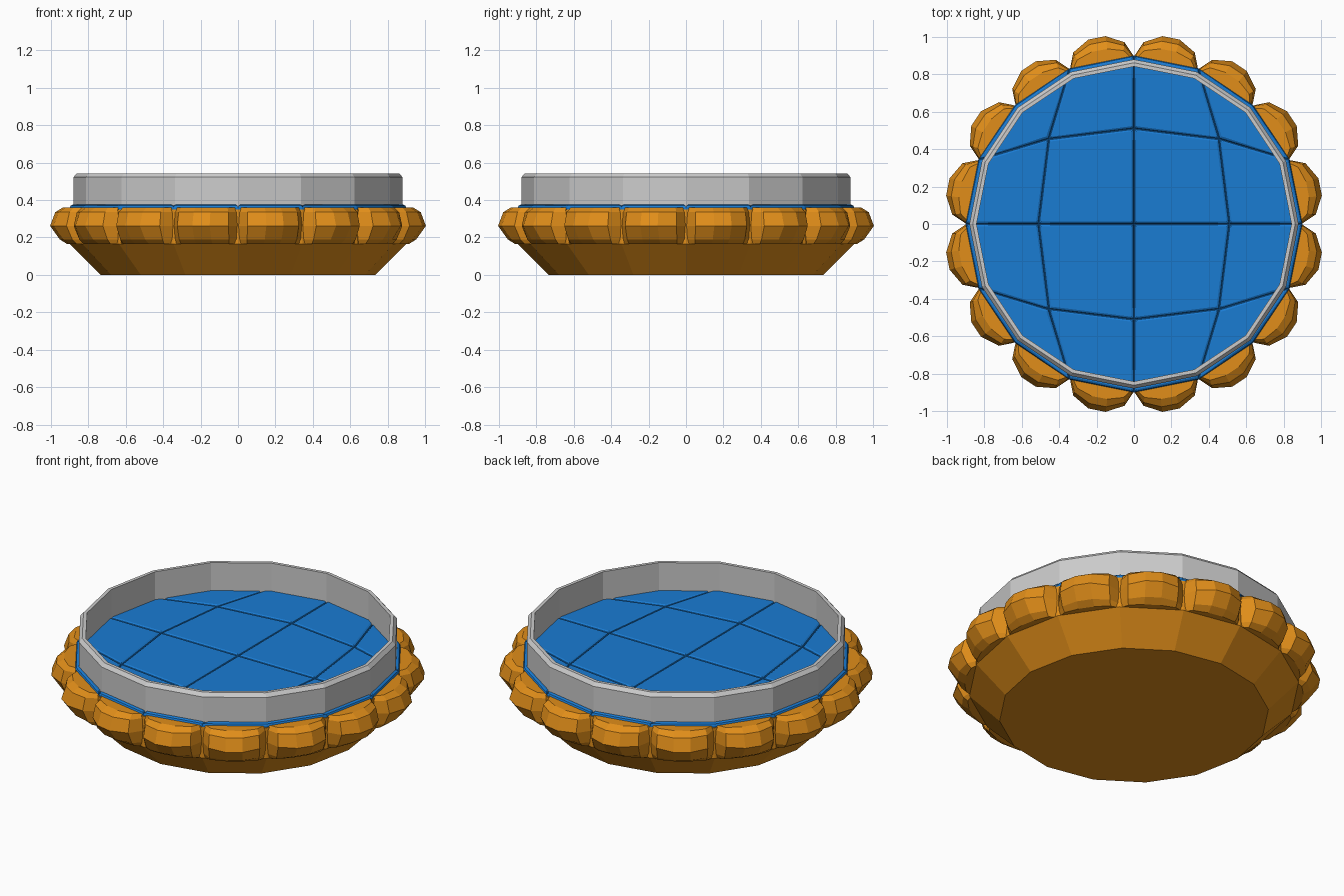
import bpy, bmesh, math
from mathutils import Vector

if "Cube" in bpy.data.objects:
    bpy.data.objects.remove(bpy.data.objects["Cube"])

N = 16


def material(name, rgb):
    m = bpy.data.materials.new(name)
    m.diffuse_color = (*rgb, 1)
    m.use_nodes = True
    m.node_tree.nodes["Principled BSDF"].inputs["Base Color"].default_value = m.diffuse_color
    return m


orange = material("orange", (0.75, 0.27, 0.01))
blue = material("blue", (0.01, 0.2, 0.65))


def finish(name, bm, mat=None):
    bmesh.ops.recalc_face_normals(bm, faces=bm.faces)
    me = bpy.data.meshes.new(name)
    bm.to_mesh(me)
    bm.free()
    ob = bpy.data.objects.new(name, me)
    bpy.context.collection.objects.link(ob)
    if mat:
        me.materials.append(mat)
    return ob


def polar(r, a, z):
    return Vector((r * math.cos(a), r * math.sin(a), z))


def lathe(name, profile, mat=None, closed=False):
    """16-sided turned shape; an open profile gets end caps."""
    bm = bmesh.new()
    rings = [[bm.verts.new(polar(r, math.tau * i / N, z)) for i in range(N)]
             for r, z in profile]
    pairs = list(zip(rings, rings[1:])) + ([(rings[-1], rings[0])] if closed else [])
    for a, b in pairs:
        for i in range(N):
            j = (i + 1) % N
            bm.faces.new((a[i], a[j], b[j], b[i]))
    if not closed:
        bm.faces.new(rings[0])
        bm.faces.new(rings[-1])
    return finish(name, bm, mat)


# Tapered body
lathe("base", [(0.735, 0), (0.9, 0.165), (0.9, 0.35)], orange)

# Faceted bumps, one on each side of the body
bm = bmesh.new()
R = 0.895
half, apothem = R * math.sin(math.pi / N), R * math.cos(math.pi / N)
outline = [(-1, 0), (-0.8, 0.085), (-0.27, 0.137), (0.27, 0.137), (0.8, 0.085), (1, 0)]
levels = [(0.165, 0.93, 0.33), (0.19, 0.97, 0.62), (0.262, 1.0, 1.0),
          (0.335, 0.97, 0.8), (0.36, 0.9, 0.5)]
for k in range(N):
    a = math.tau * (k + 0.5) / N
    out, tan = polar(1, a, 0), polar(1, a + math.pi / 2, 0)
    rows = []
    for z, sw, sd in levels:
        rows.append([bm.verts.new(out * (apothem + d * sd) + tan * (t * half * sw)
                                  + Vector((0, 0, z))) for t, d in outline])
    for lo, hi in zip(rows, rows[1:]):
        for i in range(len(outline)):
            j = (i + 1) % len(outline)
            bm.faces.new((lo[i], lo[j], hi[j], hi[i]))
    bm.faces.new(rows[0])
    bm.faces.new(rows[-1])
finish("rim_bumps", bm, orange)

# Blue floor under the panels
lathe("floor", [(0.895, 0.34), (0.895, 0.362)], blue)

# 4 x 4 grid of raised panels with grooves between them
def grid_point(i, j):
    if max(abs(i), abs(j)) == 2:
        a = math.atan2(j, i) if abs(i) == abs(j) or i * j == 0 else \
            round(math.atan2(j, i) / (math.pi / 8)) * math.pi / 8
        return polar(0.9, a, 0.36)
    r = 0.455 if i and j else 0.51
    return Vector((i * r, j * r, 0.36))


bm = bmesh.new()
v = {(i, j): bm.verts.new(grid_point(i, j)) for i in range(-2, 3) for j in range(-2, 3)}
for i in range(-2, 2):
    for j in range(-2, 2):
        bm.faces.new((v[i, j], v[i + 1, j], v[i + 1, j + 1], v[i, j + 1]))
bmesh.ops.recalc_face_normals(bm, faces=bm.faces)
bmesh.ops.split_edges(bm, edges=bm.edges)
panels = bm.faces[:]
bmesh.ops.inset_individual(bm, faces=panels, thickness=0.006)
for f in panels:
    for vert in f.verts:
        vert.co.z = 0.37
bmesh.ops.inset_individual(bm, faces=panels, thickness=0.013)
for f in panels:
    for vert in f.verts:
        vert.co.z = 0.375
finish("floor_panels", bm, blue)

# Raised wall ring with a chamfered outer lip
lathe("wall_ring", [(0.88, 0.365), (0.88, 0.522), (0.862, 0.543),
                    (0.842, 0.543), (0.842, 0.365)], closed=True)
